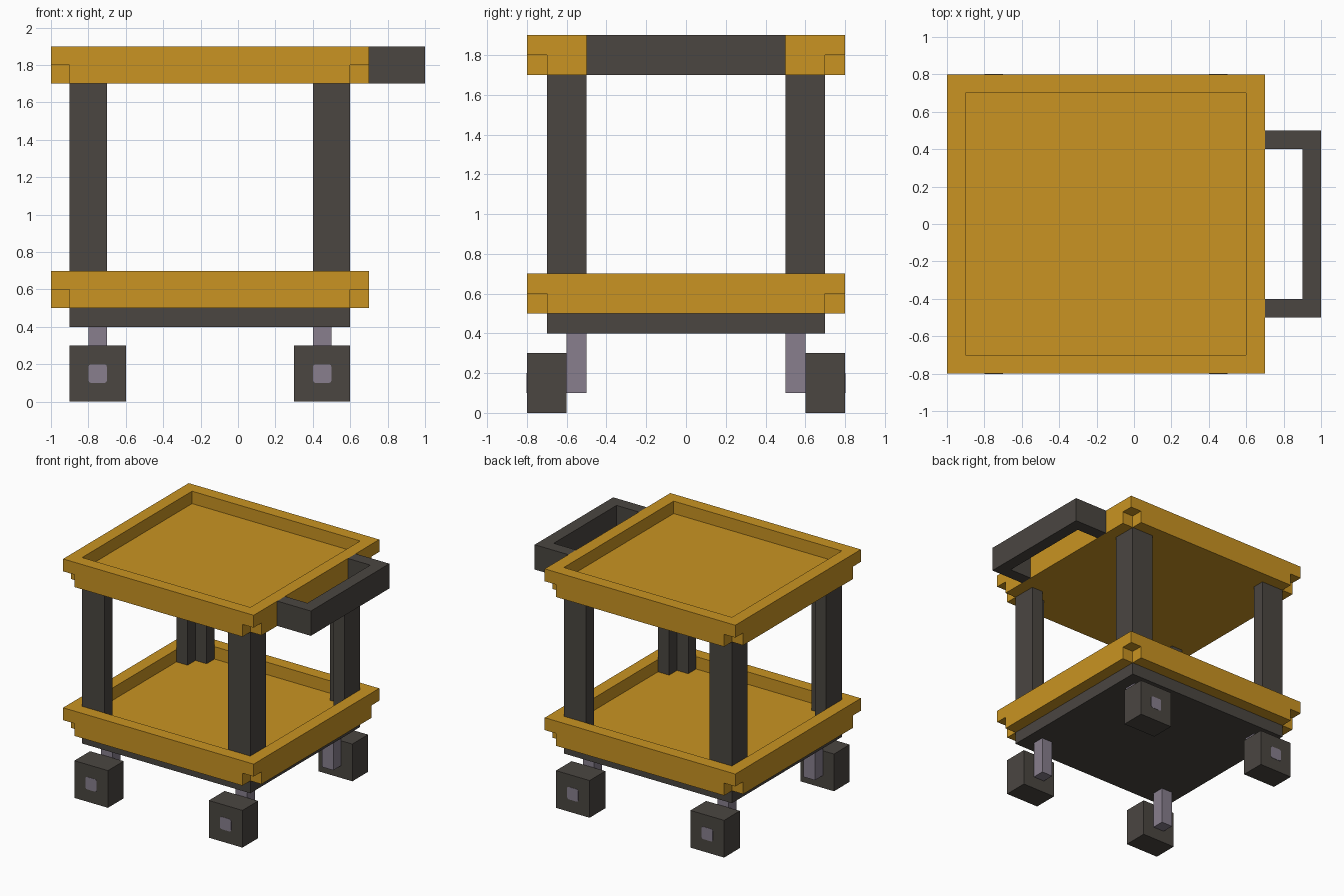
import bpy, bmesh
from mathutils import Vector

if "Cube" in bpy.data.objects:
    bpy.data.objects.remove(bpy.data.objects["Cube"])


def material(name, rgb):
    m = bpy.data.materials.new(name)
    m.diffuse_color = (*rgb, 1.0)
    m.use_nodes = True
    m.node_tree.nodes["Principled BSDF"].inputs["Base Color"].default_value = m.diffuse_color
    return m


ORANGE = material("amber plastic", (0.585, 0.295, 0.016))
DARK = material("dark grey plastic", (0.069, 0.061, 0.053))
METAL = material("lilac grey metal", (0.246, 0.212, 0.270))


def block(name, mat, xs, ys, zs, filled=lambda i, j, k: True):
    """Solid made of the filled cells of a small grid; only outer faces are kept."""
    n = (len(xs) - 1, len(ys) - 1, len(zs) - 1)
    axes = (xs, ys, zs)

    def solid(c):
        return all(0 <= c[a] < n[a] for a in range(3)) and filled(*c)

    bm = bmesh.new()
    for i in range(n[0]):
        for j in range(n[1]):
            for k in range(n[2]):
                c = (i, j, k)
                if not solid(c):
                    continue
                for a in range(3):
                    u, v = (a + 1) % 3, (a + 2) % 3
                    for s in (0, 1):
                        nb = list(c)
                        nb[a] += 1 if s else -1
                        if solid(nb):
                            continue
                        quad = []
                        for du, dv in ((0, 0), (1, 0), (1, 1), (0, 1)):
                            p = Vector()
                            p[a] = axes[a][c[a] + s]
                            p[u] = axes[u][c[u] + du]
                            p[v] = axes[v][c[v] + dv]
                            quad.append(bm.verts.new(p))
                        bm.faces.new(quad if s else quad[::-1])
    bmesh.ops.remove_doubles(bm, verts=bm.verts[:], dist=1e-4)
    me = bpy.data.meshes.new(name)
    bm.to_mesh(me)
    bm.free()
    me.materials.append(mat)
    ob = bpy.data.objects.new(name, me)
    bpy.context.collection.objects.link(ob)
    return ob


# Trays: raised rim on top, lower half notched at the four corners
for label, z in (("lower", 0.5), ("upper", 1.7)):
    block(label + "_tray", ORANGE, (-1, -0.9, 0.6, 0.7), (-0.8, -0.7, 0.7, 0.8),
          (z, z + 0.1, z + 0.2),
          lambda i, j, k: (i == 1 or j == 1) if k == 0 else not (i == 1 and j == 1))

# Base plate under the lower tray
block("base_plate", DARK, (-0.9, 0.6), (-0.7, 0.7), (0.4, 0.5))

# U-shaped push handle
block("push_handle", DARK, (0.7, 0.9, 1.0), (-0.5, -0.4, 0.4, 0.5), (1.7, 1.9),
      lambda i, j, k: not (i == 0 and j == 1))

for yname, sy in (("front", -1), ("back", 1)):
    for xname, sx, wx in (("left", -1, -0.75), ("right", 1, 0.45)):
        tag = f"{yname}_{xname}_"

        # L-shaped corner post, open towards the middle of the cart
        px = (-0.9, -0.8, -0.7) if sx < 0 else (0.4, 0.5, 0.6)
        py = (-0.7, -0.6, -0.5) if sy < 0 else (0.5, 0.6, 0.7)
        inner = (1 if sx < 0 else 0, 1 if sy < 0 else 0)
        block(tag + "post", DARK, px, py, (0.6, 1.7),
              lambda i, j, k, inner=inner: (i, j) != inner)

        # Square wheel, its strut on the inside and hub plate on the outside
        block(tag + "wheel", DARK, (wx - 0.15, wx + 0.15),
              sorted((sy * 0.6, sy * 0.8)), (0, 0.3))
        block(tag + "strut", METAL, (wx - 0.05, wx + 0.05),
              sorted((sy * 0.5, sy * 0.6)), (0.1, 0.4))
        hub = block(tag + "hub", METAL, (wx - 0.05, wx + 0.05),
                    sorted((sy * 0.798, sy * 0.802)), (0.1, 0.2))
        bm = bmesh.new()
        bm.from_mesh(hub.data)
        corners = [e for e in bm.edges
                   if abs(e.verts[0].co.y - e.verts[1].co.y) > 0.001]
        bmesh.ops.bevel(bm, geom=corners, offset=0.015, segments=2,
                        profile=0.5, affect='EDGES')
        bm.to_mesh(hub.data)
        bm.free()
